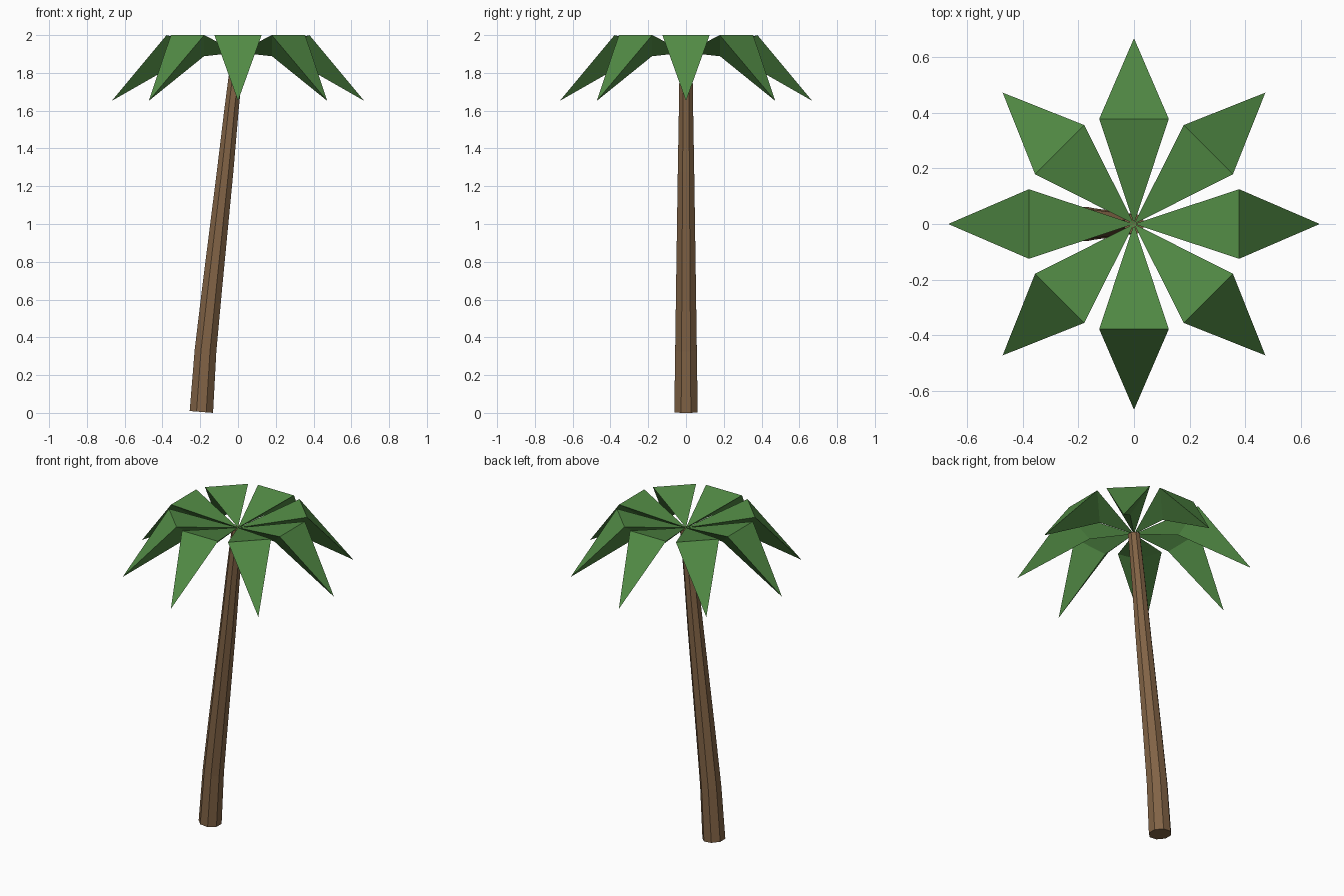
import bpy, bmesh, math
from mathutils import Matrix, Vector

cube = bpy.data.objects.get("Cube")
if cube:
    bpy.data.objects.remove(cube, do_unlink=True)


def material(name, rgb):
    m = bpy.data.materials.new(name)
    m.use_nodes = True
    m.diffuse_color = (*rgb, 1)
    m.node_tree.nodes["Principled BSDF"].inputs["Base Color"].default_value = (*rgb, 1)
    return m


def finish(bm, name, mat):
    bmesh.ops.recalc_face_normals(bm, faces=bm.faces[:])
    mesh = bpy.data.meshes.new(name)
    bm.to_mesh(mesh)
    bm.free()
    mesh.materials.append(mat)
    obj = bpy.data.objects.new(name, mesh)
    bpy.context.collection.objects.link(obj)
    return obj


bark = material("bark brown", (0.22, 0.125, 0.06))
leaf = material("leaf green", (0.085, 0.26, 0.06))

# Trunk: octagonal rings (x, z, radius) following a gentle lean
SIDES = 8
stations = [(-0.194, 0.005, 0.067), (-0.172, 0.33, 0.062), (-0.137, 0.66, 0.057),
            (-0.068, 1.28, 0.047), (-0.035, 1.6, 0.041), (0, 1.905, 0.036)]
bm = bmesh.new()
rings = []
for x, z, r in stations:
    ring = []
    for i in range(SIDES):
        a = math.tau * (i + 0.5) / SIDES
        dx = r * math.cos(a)
        ring.append(bm.verts.new((x + dx, r * math.sin(a), z - 0.08 * dx)))
    rings.append(ring)
for low, high in zip(rings, rings[1:]):
    for i in range(SIDES):
        j = (i + 1) % SIDES
        bm.faces.new((low[i], low[j], high[j], high[i]))
bm.faces.new(rings[0])
bm.faces.new(rings[-1])
finish(bm, "trunk", bark)


# Frond: flat top bent at a ridge, with a keel beneath
def frond(name, angle):
    bm = bmesh.new()
    root, left, right, tip, keel = [bm.verts.new(p) for p in (
        (0, 0, 1.908), (0.378, 0.125, 2), (0.378, -0.125, 2),
        (0.668, 0, 1.652), (0.255, 0, 1.888))]
    for tri in ((root, right, left), (left, right, tip), (root, left, keel),
                (right, root, keel), (left, tip, keel), (tip, right, keel)):
        bm.faces.new(tri)
    bm.transform(Matrix.Rotation(angle, 4, "Z"))
    finish(bm, name, leaf)


for n in range(8):
    frond(f"frond_{n + 1}", math.tau * n / 8)
